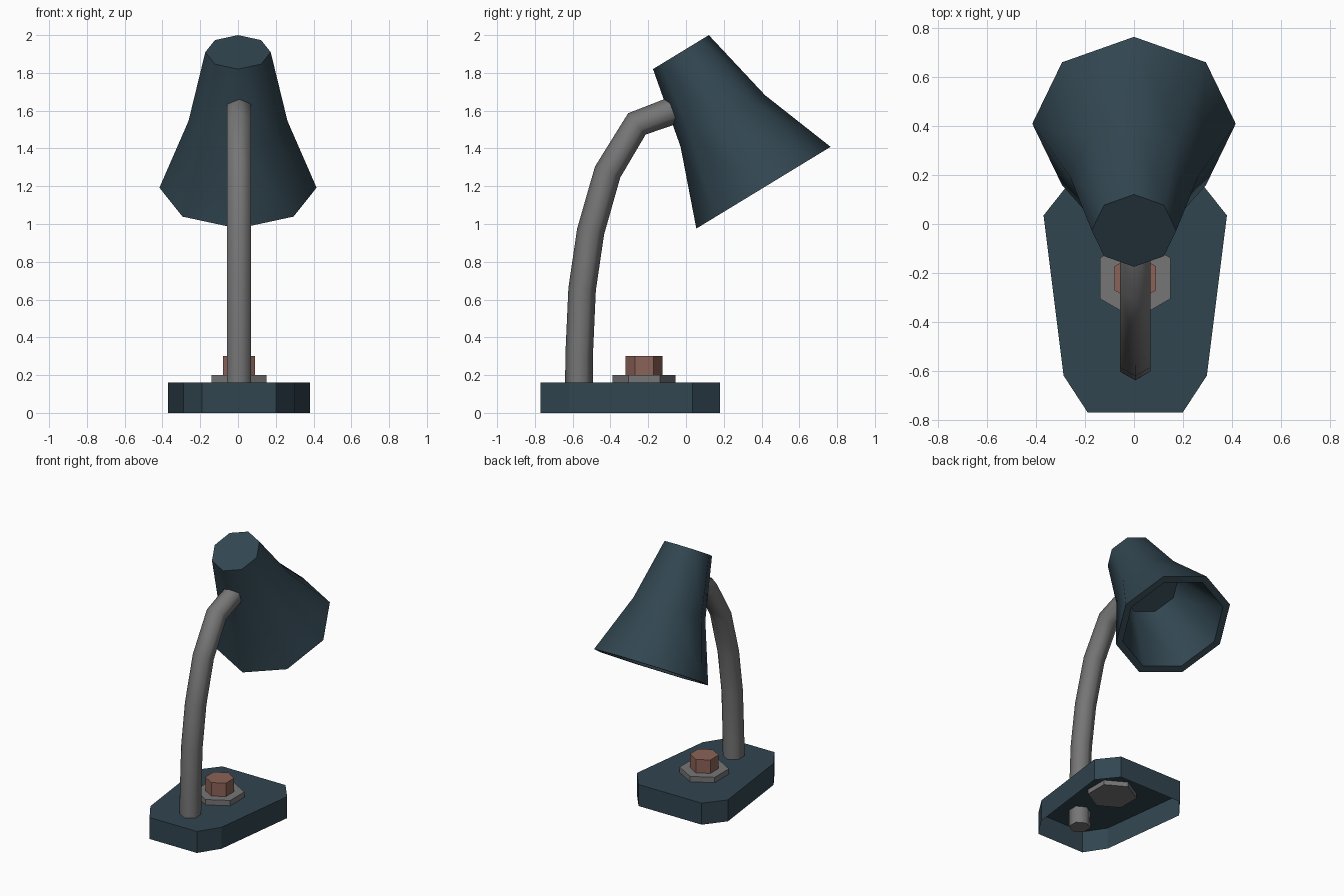
import bpy, bmesh, math
from mathutils import Vector

if "Cube" in bpy.data.objects:
    bpy.data.objects.remove(bpy.data.objects["Cube"])


def material(name, rgb):
    m = bpy.data.materials.new(name)
    m.diffuse_color = (*rgb, 1)
    m.use_nodes = True
    m.node_tree.nodes["Principled BSDF"].inputs["Base Color"].default_value = m.diffuse_color
    return m


TEAL = material("dark teal", (0.031, 0.060, 0.080))
GREY = material("grey metal", (0.18, 0.18, 0.18))
COPPER = material("copper", (0.26, 0.125, 0.095))


def ring(center, axis, radius, sides, cx=0.0):
    """Ring of points round an axis in the YZ plane, one corner lying in that plane."""
    d = Vector((0, *axis)).normalized()
    side = Vector((1, 0, 0))
    up = d.cross(side)
    c = Vector((cx, *center))
    return [c + radius * (math.cos(a) * up + math.sin(a) * side)
            for a in (2 * math.pi * i / sides for i in range(sides))]


def loft(name, rings, mat, caps=(True, True), smooth=None):
    """Skin a list of equal rings into one object."""
    bm = bmesh.new()
    loops = [[bm.verts.new(p) for p in r] for r in rings]
    n = len(loops[0])
    for a, b in zip(loops, loops[1:]):
        for i in range(n):
            j = (i + 1) % n
            bm.faces.new((a[i], a[j], b[j], b[i]))
    if caps[0]:
        bm.faces.new(loops[0][::-1])
    if caps[1]:
        bm.faces.new(loops[-1])
    bmesh.ops.recalc_face_normals(bm, faces=bm.faces)
    me = bpy.data.meshes.new(name)
    bm.to_mesh(me)
    bm.free()
    me.materials.append(mat)
    ob = bpy.data.objects.new(name, me)
    bpy.context.collection.objects.link(ob)
    if smooth:
        bpy.ops.object.select_all(action='DESELECT')
        ob.select_set(True)
        bpy.context.view_layer.objects.active = ob
        bpy.ops.object.shade_smooth_by_angle(angle=math.radians(smooth))
    return ob


CX = 0.005

# Base: eight-sided sheet shell, open underneath
half = [(0.195, -0.77), (0.293, -0.62), (0.375, 0.035), (0.26, 0.18)]
outline = half + [(-x, y) for x, y in reversed(half)]
loft("base", [[Vector((x + CX, y, z)) for x, y in outline] for z in (0, 0.16)],
     TEAL, caps=(False, True))

# Switch: hexagonal collar and button
for name, radius, z0, z1, mat in (("switch_collar", 0.167, 0.125, 0.20, GREY),
                                  ("switch_button", 0.098, 0.19, 0.30, COPPER)):
    loft(name, [ring((-0.222, z), (0, 1), radius, 6, CX) for z in (z0, z1)], mat)

# Arm: hexagonal tube along a bent path
path = [Vector(p) for p in ((-0.567, 0.035), (-0.566, 0.30), (-0.55, 0.655), (-0.505, 0.96),
                            (-0.415, 1.275), (-0.26, 1.53), (-0.07, 1.60))]
rings = []
for i, p in enumerate(path):
    before = (p - path[i - 1]).normalized() if i else Vector((0, 0))
    after = (path[i + 1] - p).normalized() if i < len(path) - 1 else Vector((0, 0))
    rings.append(ring(p, before + after, 0.073, 6, CX))
loft("arm", rings, GREY, smooth=65)

# Lamp shade: eight-sided flared cone with a thick wall and shallow cavity
top, axis = Vector((-0.027, 1.91)), Vector((0.52, -0.854))
profile = [(0, 0.173), (0.427, 0.262), (0.8405, 0.416),
           (0.8405, 0.365), (0.427, 0.215), (0.39, 0.20)]
loft("lamp_shade", [ring(top + axis * t, axis, r, 8) for t, r in profile],
     TEAL, smooth=60)
